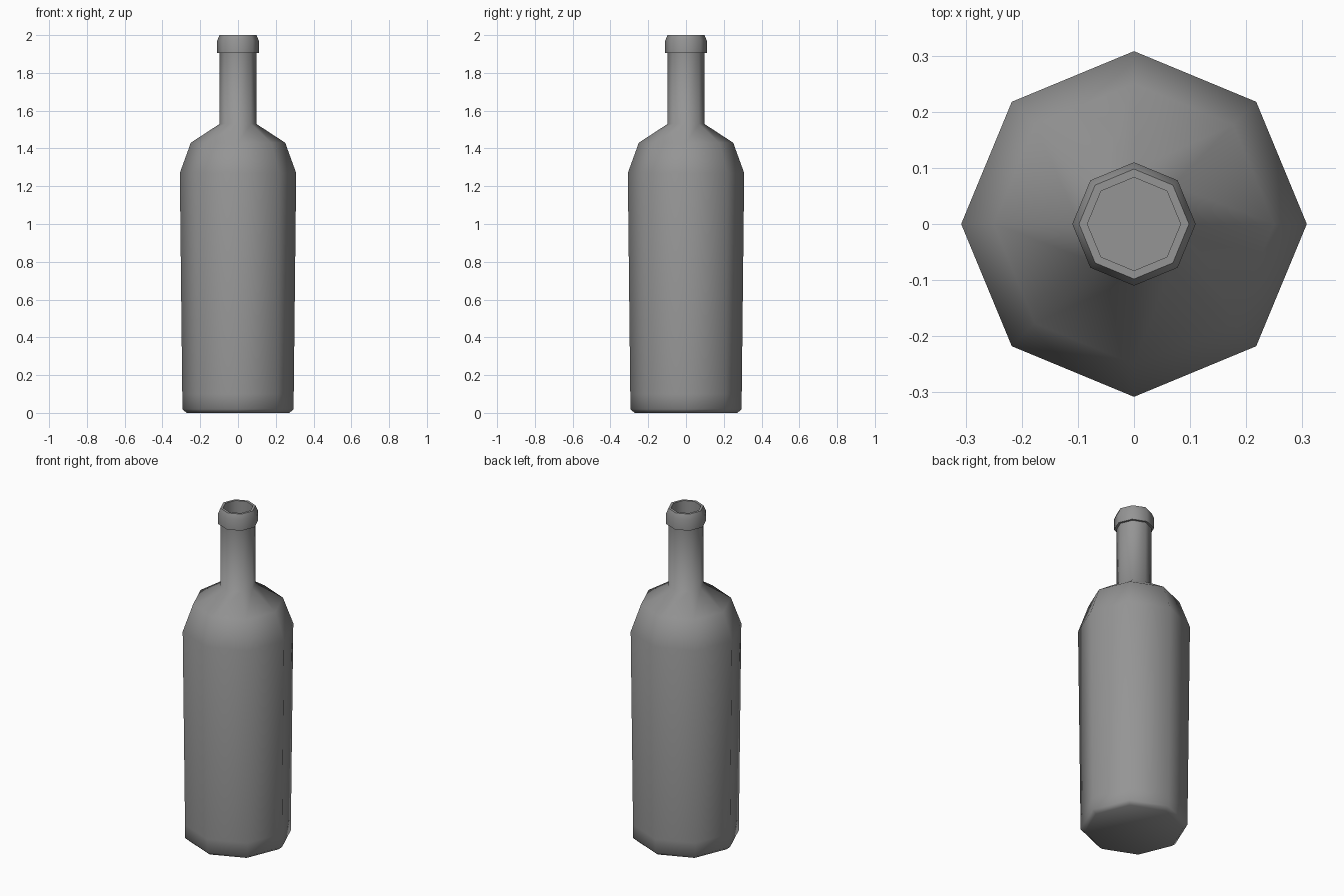
import bpy
import math

cube = bpy.data.objects.get("Cube")
if cube:
    bpy.data.objects.remove(cube, do_unlink=True)

SIDES = 8

# One plain grey for the whole bottle
grey = bpy.data.materials.new("bottle_grey")
grey.use_nodes = True
colour = (0.3, 0.3, 0.3, 1)
grey.diffuse_color = colour
grey.node_tree.nodes["Principled BSDF"].inputs["Base Color"].default_value = colour


def lathe(name, profile):
    """Spin a (radius, height) profile about z and cap both ends."""
    verts, faces = [], []
    for r, z in profile:
        for i in range(SIDES):
            a = math.tau * i / SIDES
            verts.append((r * math.cos(a), r * math.sin(a), z))
    for k in range(len(profile) - 1):
        for i in range(SIDES):
            a, b = k * SIDES, (k + 1) * SIDES
            j = (i + 1) % SIDES
            faces.append((a + i, a + j, b + j, b + i))
    faces.append(tuple(reversed(range(SIDES))))
    faces.append(tuple(range(len(verts) - SIDES, len(verts))))
    mesh = bpy.data.meshes.new(name)
    mesh.from_pydata(verts, [], faces)
    mesh.materials.append(grey)
    obj = bpy.data.objects.new(name, mesh)
    bpy.context.collection.objects.link(obj)
    return obj


# Base, body, shoulder, neck, lip, then down inside the mouth
bottle = lathe("bottle", [
    (0.272, 0.0), (0.295, 0.02), (0.295, 0.1),
    (0.308, 1.27), (0.25, 1.43), (0.097, 1.53),
    (0.097, 1.905), (0.11, 1.905), (0.11, 1.97), (0.098, 2.0),
    (0.083, 2.0), (0.083, 1.53),
])

bpy.ops.object.select_all(action="DESELECT")
bottle.select_set(True)
bpy.context.view_layer.objects.active = bottle
bpy.ops.object.shade_smooth_by_angle(angle=math.radians(60))
